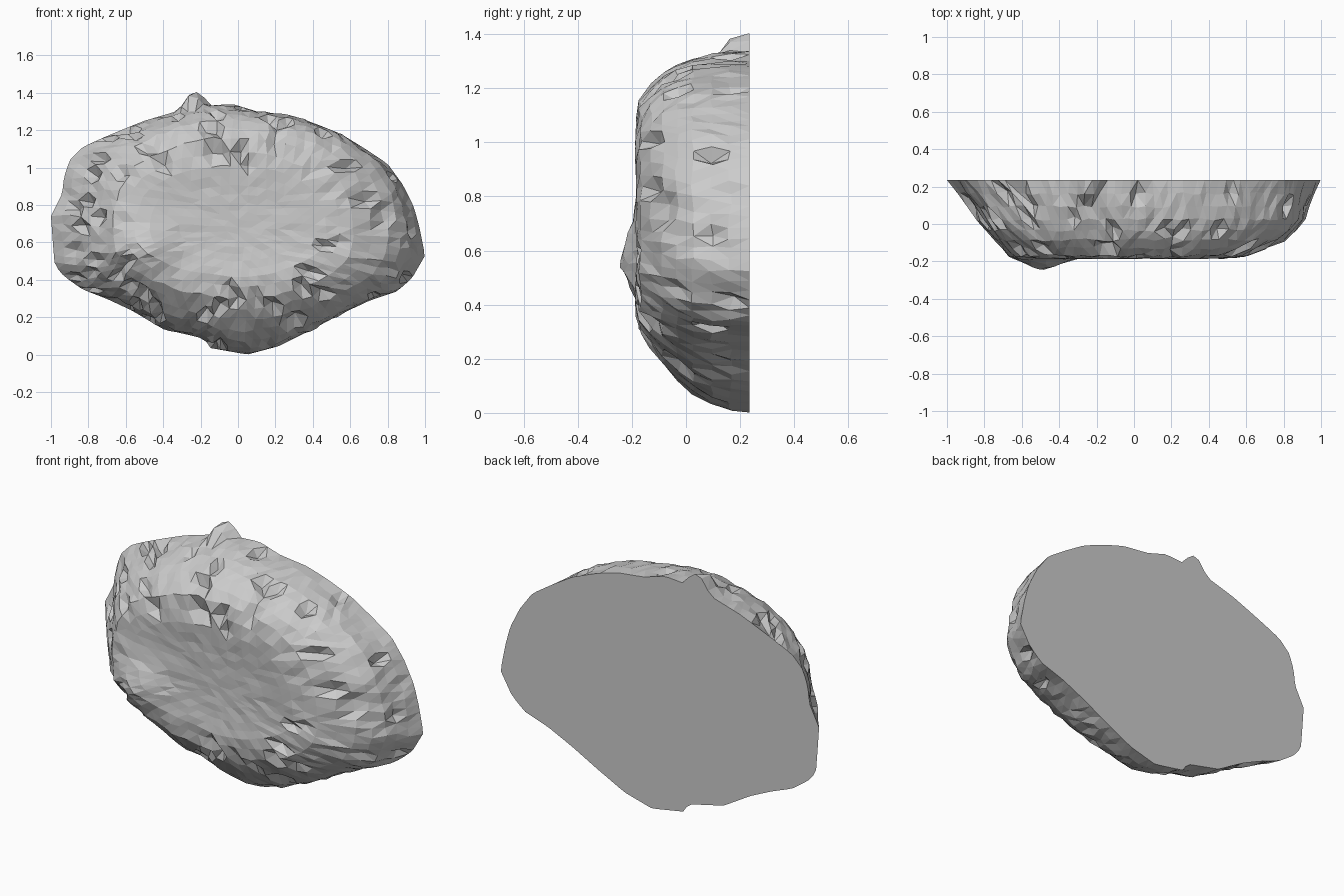
import bpy, bmesh, math, random
from mathutils import Vector

if "Cube" in bpy.data.objects:
    bpy.data.objects.remove(bpy.data.objects["Cube"])

random.seed(7)
N = 32            # grid cells across the domed front
MID_Z = 0.68

# Outline of the flat back, clockwise from the left end (x, z)
OUTLINE = [(-1, .74), (-.94, .86), (-.93, .95), (-.9, 1.04), (-.83, 1.11), (-.72, 1.16),
           (-.6, 1.21), (-.5, 1.25), (-.33, 1.30), (-.17, 1.33), (-.03, 1.34), (.1, 1.30),
           (.27, 1.28), (.4, 1.24), (.55, 1.18), (.68, 1.1), (.8, 1.02), (.88, .91),
           (.94, .79), (.97, .68), (1, .53), (.93, .41), (.85, .34), (.7, .29), (.55, .22),
           (.4, .14), (.22, .05), (.05, .005), (-.15, .04), (-.18, .09), (-.4, .14),
           (-.57, .24), (-.7, .3), (-.83, .35), (-.93, .42), (-.98, .48), (-.99, .6)]

# Rings from the centre of the front to the back rim: t, y, left, right, bottom, top
RINGS = [(0, -.168, 0, 0, .68, .68),
         (.28, -.174, -.35, .32, .52, .88),
         (.46, -.187, -.58, .50, .40, 1.03),
         (.56, -.170, -.67, .62, .30, 1.16),
         (.67, -.100, -.735, .79, .20, 1.25),
         (.79, .000, -.82, .91, .085, 1.305),
         (.90, .120, -.91, .95, .015, 1.33),
         (1, .235, -1, 1, 0, 1.34)]

lengths = [0]
for i, p in enumerate(OUTLINE):
    q = OUTLINE[(i + 1) % len(OUTLINE)]
    lengths.append(lengths[-1] + math.dist(p, q))


def outline_at(s):
    d = (s % 1) * lengths[-1]
    for i, p in enumerate(OUTLINE):
        if d <= lengths[i + 1]:
            q = OUTLINE[(i + 1) % len(OUTLINE)]
            f = (d - lengths[i]) / (lengths[i + 1] - lengths[i])
            return p[0] + (q[0] - p[0]) * f, p[1] + (q[1] - p[1]) * f
    return OUTLINE[0]


def ring_at(t):
    for a, b in zip(RINGS, RINGS[1:]):
        if t <= b[0] + 1e-6:
            f = (t - a[0]) / (b[0] - a[0])
            return [m + (n - m) * f for m, n in zip(a, b)][1:]


def surface(u, v):
    t = max(abs(u), abs(v))
    if t == 0:
        return Vector((0, RINGS[0][1], MID_Z))
    # Fraction of the way round the square, clockwise from the left middle
    if -u == t:
        s = v / t / 8
    elif v == t:
        s = .25 + u / t / 8
    elif u == t:
        s = .5 - v / t / 8
    else:
        s = .75 - u / t / 8
    x, z = outline_at(s)
    y, left, right, low, high = ring_at(t)
    dz = (z - MID_Z) / (.66 if z > MID_Z else .675)
    # Inner rings lose the outline's bumps and become rounded rectangles
    k = (abs(x) ** 2.4 + abs(dz) ** 2.4) ** (-1 / 2.4)
    k = 1 + (k - 1) * .7 * min(1, (1 - t) / .4)
    x, dz = x * k, dz * k
    x *= right if x > 0 else -left
    z = MID_Z + dz * ((high - MID_Z) if dz > 0 else (MID_Z - low))
    # Low swelling at the lower left of the front
    if t < .75:
        y -= .06 * math.exp(-((x + .48) ** 2 + (z - .57) ** 2) / .014)
    return Vector((x, y, z))


# Domed front as an even grid
bm = bmesh.new()
grid = [[bm.verts.new(surface(2 * i / N - 1, 2 * j / N - 1)) for j in range(N + 1)]
        for i in range(N + 1)]
for i in range(N):
    for j in range(N):
        bm.faces.new((grid[i][j], grid[i + 1][j], grid[i + 1][j + 1], grid[i][j + 1]))

# Flat back
rim = ([grid[i][0] for i in range(N)] + [grid[N][j] for j in range(N)] +
       [grid[i][N] for i in range(N, 0, -1)] + [grid[0][j] for j in range(N, 0, -1)])
bm.faces.new(rim[::-1])
bmesh.ops.recalc_face_normals(bm, faces=bm.faces)
bm.normal_update()

# Rough stone: small jitter everywhere, chipped dents mostly around the sides
moves = []
for i in range(1, N):
    for j in range(1, N):
        t = max(abs(2 * i / N - 1), abs(2 * j / N - 1))
        v = grid[i][j]
        jit = .003 if t < .5 else .008
        move = Vector([random.uniform(-jit, jit) for _ in range(3)])
        if random.random() < (.012 if t < .45 else .09):
            move -= v.normal * random.uniform(.025, .045)
        moves.append((v, move))
for v, move in moves:
    v.co += move

# Small spike on the top rim
for v in bm.verts:
    if v.co.z > 1.2 and v.co.y > .15:
        v.co.z += .085 * max(0, 1 - (abs(v.co.x + .235) / .08) ** 2)

bmesh.ops.triangulate(bm, faces=bm.faces, quad_method='SHORT_EDGE')
mesh = bpy.data.meshes.new("boulder")
bm.to_mesh(mesh)
bm.free()
bpy.context.collection.objects.link(bpy.data.objects.new("boulder", mesh))
